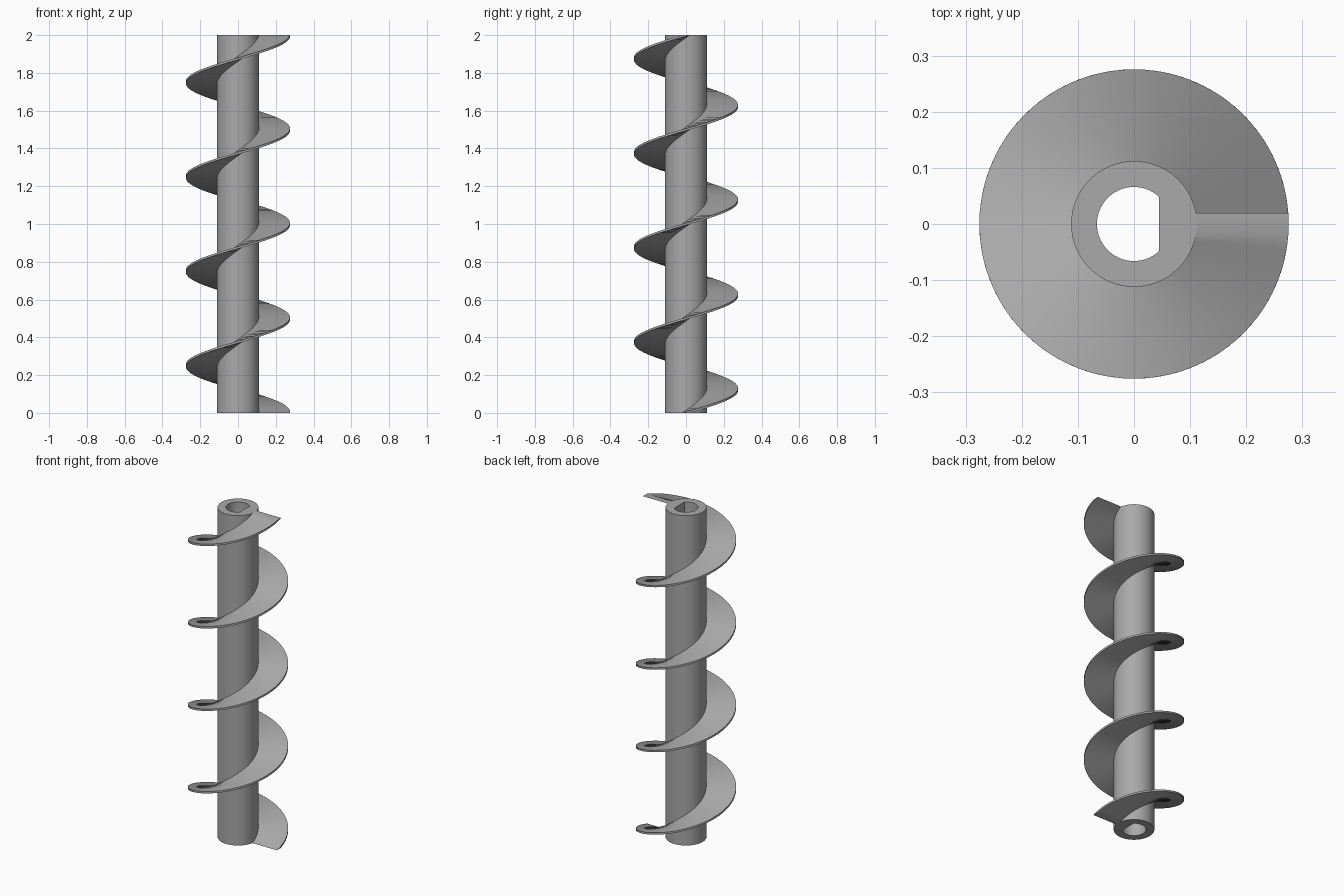
import bpy, bmesh, math

if "Cube" in bpy.data.objects:
    bpy.data.objects.remove(bpy.data.objects["Cube"])

HEIGHT = 2.0
TURNS = 4
STEPS = 64 * TURNS        # blade slices
TUBE_R, BORE_R, BORE_FLAT = 0.112, 0.066, 0.045
BLADE_R, BLADE_HALF = 0.275, 0.02
SIDES = 96

steel = bpy.data.materials.new("grey_steel")
steel.diffuse_color = (0.4, 0.4, 0.4, 1)
steel.use_nodes = True
steel.node_tree.nodes["Principled BSDF"].inputs["Base Color"].default_value = steel.diffuse_color


def finish(name, bm, angle):
    """Turn a bmesh into a shaded, coloured object."""
    bmesh.ops.recalc_face_normals(bm, faces=bm.faces)
    mesh = bpy.data.meshes.new(name)
    bm.to_mesh(mesh)
    bm.free()
    mesh.materials.append(steel)
    obj = bpy.data.objects.new(name, mesh)
    bpy.context.collection.objects.link(obj)
    bpy.ops.object.select_all(action='DESELECT')
    obj.select_set(True)
    bpy.context.view_layer.objects.active = obj
    bpy.ops.object.shade_smooth_by_angle(angle=math.radians(angle))
    return obj


# Shaft: round tube with a D-shaped bore, flat side towards +x
def bore_point(a):
    r = BORE_R
    if math.cos(a) * r > BORE_FLAT:
        r = BORE_FLAT / math.cos(a)
    return r * math.cos(a), r * math.sin(a)


bm = bmesh.new()
rings = []
for z in (0, HEIGHT):
    outer, inner = [], []
    for i in range(SIDES):
        a = 2 * math.pi * i / SIDES
        outer.append(bm.verts.new((TUBE_R * math.cos(a), TUBE_R * math.sin(a), z)))
        inner.append(bm.verts.new((*bore_point(a), z)))
    rings.append((outer, inner))
(out0, in0), (out1, in1) = rings
for p, q in ((out0, out1), (out1, in1), (in1, in0), (in0, out0)):
    for i in range(SIDES):
        j = (i + 1) % SIDES
        bm.faces.new((p[i], p[j], q[j], q[i]))
finish("shaft", bm, 30)

# Screw blade: a flat bar section twisted around z as it rises
section = [(0.106, -BLADE_HALF), (BLADE_R, -BLADE_HALF),
           (BLADE_R, BLADE_HALF), (0.106, BLADE_HALF)]
bm = bmesh.new()
slices = []
for s in range(STEPS + 1):
    a = 2 * math.pi * TURNS * s / STEPS
    c, d = math.cos(a), math.sin(a)
    slices.append([bm.verts.new((x * c - y * d, x * d + y * c, HEIGHT * s / STEPS))
                   for x, y in section])
for lo, hi in zip(slices, slices[1:]):
    for k in range(4):
        m = (k + 1) % 4
        bm.faces.new((lo[k], lo[m], hi[m], hi[k]))
bm.faces.new(slices[0])
bm.faces.new(slices[-1])
finish("screw_blade", bm, 30)
